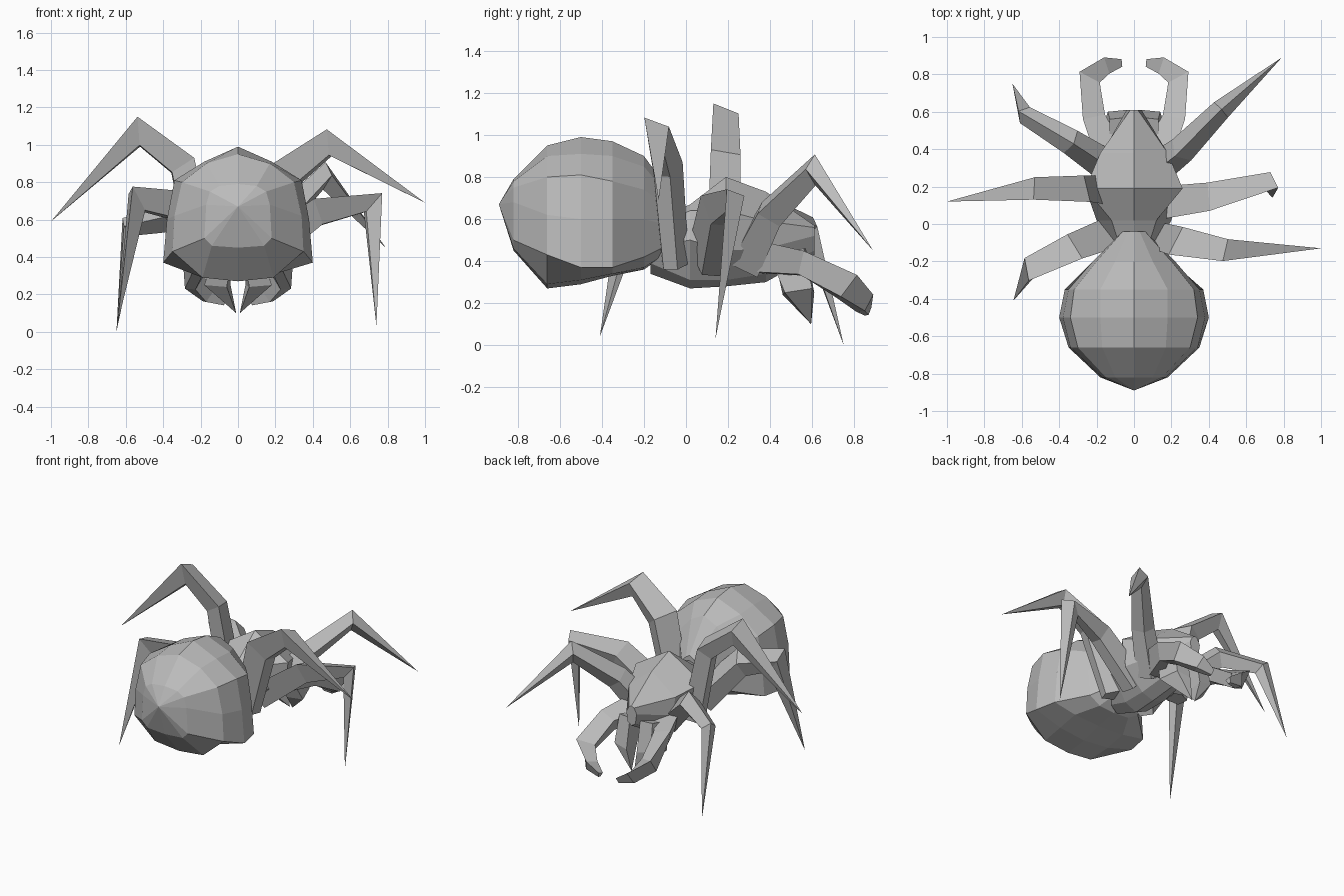
import bpy, bmesh
from mathutils import Vector

cube = bpy.data.objects.get("Cube")
if cube:
    bpy.data.objects.remove(cube, do_unlink=True)

grey = bpy.data.materials.new("plain_grey")
grey.use_nodes = True
tone = (0.5, 0.5, 0.5, 1)
grey.diffuse_color = tone
grey.node_tree.nodes["Principled BSDF"].inputs["Base Color"].default_value = tone

# Limb cross-sections: a slanted top, or a central ridge
SLANTED = [(-1, 1), (1, 0.4), (0.5, -1), (-0.5, -0.9)]
RIDGED = [(-1, 0.1), (0, 1.1), (1, 0.1), (0.2, -1)]


def loft(name, rings):
    """Skin a list of point rings; a one-point ring closes to a tip."""
    bm = bmesh.new()
    loops = [[bm.verts.new(p) for p in ring] for ring in rings]
    for a, b in zip(loops, loops[1:]):
        n = max(len(a), len(b))
        for i in range(n):
            j = (i + 1) % n
            quad = [a[i % len(a)], a[j % len(a)], b[j % len(b)], b[i % len(b)]]
            bm.faces.new(list(dict.fromkeys(quad)))
    for end in (loops[0], loops[-1]):
        if len(end) > 2:
            bm.faces.new(end)
    bmesh.ops.recalc_face_normals(bm, faces=bm.faces)
    mesh = bpy.data.meshes.new(name)
    bm.to_mesh(mesh)
    bm.free()
    mesh.materials.append(grey)
    obj = bpy.data.objects.new(name, mesh)
    bpy.context.collection.objects.link(obj)
    return obj


def body_ring(y, half):
    """Mirror a half outline, listed from top centre to bottom centre."""
    right = [Vector((x, y, z)) for x, z in half]
    left = [Vector((-x, y, z)) for x, z in half[-2:0:-1]]
    return right + left


def limb(name, joints, lean, section=SLANTED, turning=False):
    """Faceted limb along (x, y, z, radius) joints; lean picks the lower side."""
    pts = [Vector(j[:3]) for j in joints]
    up = Vector((0, 0, 1))
    reach = pts[-2] - pts[0]
    rings = []
    for i, p in enumerate(pts):
        r = joints[i][3]
        if r == 0:
            rings.append([p])
            continue
        before = (p - pts[max(i - 1, 0)]).normalized()
        after = (pts[min(i + 1, len(pts) - 1)] - p).normalized()
        t = (before + after).normalized()
        side = up.cross(t if turning else reach).normalized()
        top = t.cross(side).normalized()
        bend = max(t.dot(after), t.dot(before))
        miter = min(1 / max(bend, 0.1), 1.5)
        rings.append([p + side * (u * r * lean) + top * (v * r * miter)
                      for u, v in section])
    return loft(name, rings)


# Abdomen
loft("abdomen", [
    [Vector((0, -0.89, 0.67))],
    body_ring(-0.82, [(0, .79), (.10, .78), (.15, .75), (.17, .68), (.18, .50), (.14, .46), (0, .45)]),
    body_ring(-0.66, [(0, .95), (.17, .90), (.30, .80), (.34, .62), (.35, .43), (.19, .29), (0, .27)]),
    body_ring(-0.50, [(0, .99), (.18, .91), (.34, .81), (.38, .60), (.40, .37), (.20, .31), (0, .29)]),
    body_ring(-0.35, [(0, .97), (.18, .90), (.32, .78), (.35, .60), (.37, .37), (.20, .34), (0, .33)]),
    body_ring(-0.20, [(0, .90), (.10, .85), (.20, .74), (.22, .60), (.20, .42), (.12, .37), (0, .36)]),
    body_ring(-0.04, [(0, .68), (.03, .66), (.06, .63), (.06, .56), (.06, .50), (.03, .48), (0, .47)]),
])

# Thorax and head in one shell, narrowing to a beak
loft("thorax", [
    body_ring(-0.17, [(0, .58), (.06, .56), (.09, .47), (.05, .39), (0, .34)]),
    body_ring(0.02, [(0, .67), (.12, .64), (.20, .50), (.09, .31), (0, .27)]),
    body_ring(0.19, [(0, .80), (.26, .64), (.23, .45), (.09, .31), (0, .28)]),
    body_ring(0.38, [(0, .73), (.18, .59), (.17, .46), (.08, .34), (0, .30)]),
    body_ring(0.61, [(0, .57), (.02, .56), (.04, .52), (.03, .45), (0, .43)]),
])

# Six posed legs
legs = {
    "left_front_leg": [(.10, .28, .38, .09), (.26, .40, .62, .075), (.465, .61, .83, .055), (.79, .89, .45, 0)],
    "right_front_leg": [(-.10, .28, .38, .09), (-.34, .44, .61, .07), (-.58, .58, .56, .05), (-.65, .75, 0, 0)],
    "left_middle_leg": [(.10, .11, .40, .09), (.42, .15, .64, .075), (.72, .23, .69, .045), (.74, .14, .03, 0)],
    "right_middle_leg": [(-.18, .18, .38, .08), (-.295, .19, .89, .07), (-.53, .19, 1.07, .06), (-1, .12, .59, 0)],
    "left_rear_leg": [(.13, -.06, .38, .07), (.27, -.10, .85, .08), (.49, -.14, 1.01, .06), (1, -.13, .69, 0)],
    "right_rear_leg": [(-.10, -.04, .40, .09), (-.34, -.13, .68, .075), (-.545, -.23, .71, .06), (-.645, -.41, .04, 0)],
}
for name, joints in legs.items():
    limb(name, joints, 1 if name.startswith("left") else -1,
         RIDGED if "front" in name else SLANTED)

# Curled feelers and fangs, one on each side
for side, s in (("left", 1), ("right", -1)):
    limb(side + "_feeler", [
        (s * .12, .36, .42, .08), (s * .21, .56, .39, .06), (s * .245, .76, .28, .06),
        (s * .16, .84, .20, .045), (s * .07, .86, .16, .02)], s, turning=True)
    loft(side + "_fang", [
        [Vector((s * x, y, z)) for x, y, z in ring] for ring in (
            [(.03, .42, .42), (.13, .40, .42), (.13, .56, .46), (.04, .57, .46)],
            [(.06, .46, .24), (.18, .47, .25), (.14, .60, .27), (.04, .61, .25)],
            [(.01, .595, .10)])])
